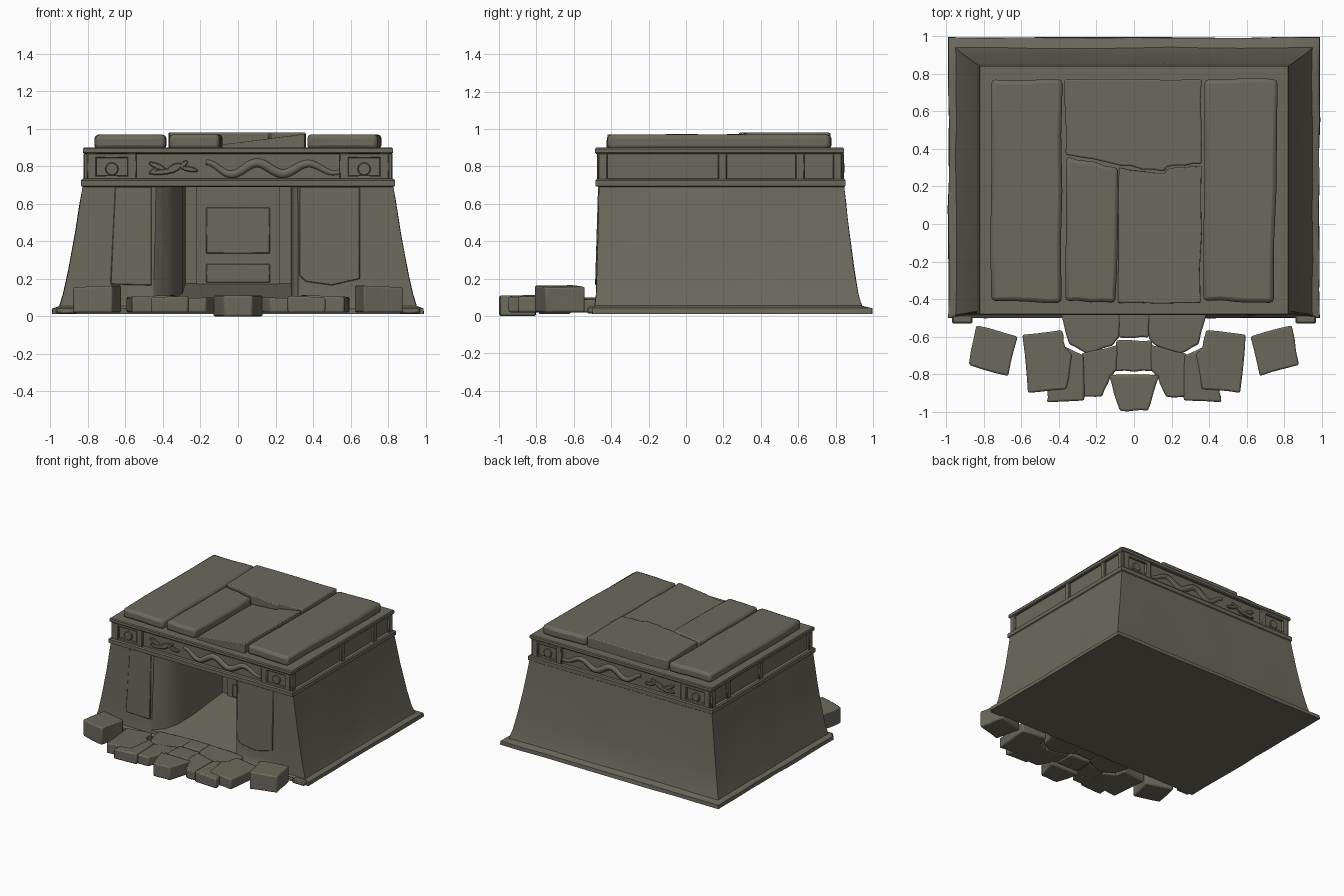
import bpy, bmesh, math, random
from mathutils import Vector

if "Cube" in bpy.data.objects:
    bpy.data.objects.remove(bpy.data.objects["Cube"])

random.seed(4)
stone = bpy.data.materials.new("weathered_stone")
stone.diffuse_color = (0.15, 0.14, 0.107, 1)
stone.use_nodes = True
stone.node_tree.nodes["Principled BSDF"].inputs["Base Color"].default_value = stone.diffuse_color


def finish(name, bm, bevel=0.0, segs=1):
    bmesh.ops.recalc_face_normals(bm, faces=bm.faces)
    me = bpy.data.meshes.new(name)
    bm.to_mesh(me)
    bm.free()
    ob = bpy.data.objects.new(name, me)
    bpy.context.collection.objects.link(ob)
    me.materials.append(stone)
    if bevel:
        m = ob.modifiers.new("worn_edges", 'BEVEL')
        m.width, m.segments, m.limit_method = bevel, segs, 'ANGLE'
        m.angle_limit = math.radians(40)
    return ob


def loft(name, rings, bevel=0.0, segs=1):
    """Skin a stack of equal-length point rings and cap both ends."""
    bm = bmesh.new()
    vs = [[bm.verts.new(p) for p in r] for r in rings]
    n = len(vs[0])
    for a, b in zip(vs, vs[1:]):
        for i in range(n):
            bm.faces.new((a[i], a[(i + 1) % n], b[(i + 1) % n], b[i]))
    bm.faces.new(vs[0][::-1])
    bm.faces.new(vs[-1])
    return finish(name, bm, bevel, segs)


def box(name, x0, x1, y0, y1, z0, z1, bevel=0.0, segs=1):
    pts = [(x0, y0), (x1, y0), (x1, y1), (x0, y1)]
    return loft(name, [[(x, y, z) for x, y in pts] for z in (z0, z1)], bevel, segs)


def slab(name, pts, z0, z1, bevel=0.015, wear=0.006, tilt=0.0, cuts=4):
    """Polygon prism with a chipped outline and an optional tilted top."""
    out = []
    for i, p in enumerate(pts):
        a, b = Vector(p), Vector(pts[(i + 1) % len(pts)])
        side = (b - a).normalized().orthogonal()
        for k in range(cuts):
            out.append(a.lerp(b, k / cuts) + side * (random.uniform(-wear, wear) if k else 0))
    cx = sum(p.x for p in out) / len(out)
    return loft(name, [[(p.x, p.y, z0) for p in out],
                       [(p.x, p.y, z1 + tilt * (p.x - cx)) for p in out]], bevel, 2)


# Battered walls, flared foot, lower roll, recessed frieze and upper roll as one
# stepped profile: z, half width, front y, back y
def wall_ring(z, hx, yf, yb, n=10):
    c = [Vector(p) for p in ((-hx, yf), (hx, yf), (hx, yb), (-hx, yb))]
    out = []
    for i in range(4):
        a, b = c[i], c[(i + 1) % 4]
        nrm = Vector(((b - a).y, -(b - a).x)).normalized()
        for k in range(n):
            worn = k and z < 0.65
            p = a.lerp(b, k / n) + nrm * (random.uniform(-0.005, 0.003) if worn else 0)
            out.append((p.x, p.y, z))
    return out


walls = loft("tomb_walls", [wall_ring(*r) for r in (
    (0.012, 0.99, -0.50, 0.995), (0.042, 0.988, -0.50, 0.993), (0.055, 0.95, -0.487, 0.94),
    (0.12, 0.93, -0.48, 0.92), (0.25, 0.902, -0.476, 0.898), (0.45, 0.865, -0.47, 0.872),
    (0.60, 0.842, -0.467, 0.855), (0.69, 0.828, -0.466, 0.846),
    (0.695, 0.836, -0.485, 0.853), (0.725, 0.836, -0.485, 0.853), (0.733, 0.828, -0.476, 0.845),
    (0.735, 0.805, -0.455, 0.825), (0.865, 0.805, -0.455, 0.825),
    (0.867, 0.82, -0.48, 0.84), (0.873, 0.826, -0.486, 0.846),
    (0.893, 0.826, -0.486, 0.846), (0.90, 0.82, -0.48, 0.84))])

# Entrance recess: rounded left jamb, tighter right jamb, rising floor
right = [(0.32, -0.7), (0.32, -0.47), (0.295, -0.44), (0.285, -0.36), (0.28, 0.2)]
left = [(-0.28, 0.2), (-0.295, -0.15), (-0.32, -0.32), (-0.37, -0.42), (-0.45, -0.475), (-0.45, -0.7)]
plan = right + left
cutter = loft("entrance_cutter", [[(x, y, 0.08 + 0.14 * (y + 0.47)) for x, y in plan],
                                  [(x, y, 0.688) for x, y in plan]])
cutter.hide_render = True
cut = walls.modifiers.new("entrance", 'BOOLEAN')
cut.operation, cut.object, cut.solver = 'DIFFERENCE', cutter, 'EXACT'
bpy.context.view_layer.objects.active = walls
bpy.ops.object.modifier_apply(modifier="entrance")
bpy.data.objects.remove(cutter)

# Inner door with raised panels
box("inner_door", -0.22, 0.22, 0.18, 0.21, 0.12, 0.688)
for z0, z1 in ((0.18, 0.28), (0.335, 0.58)):
    box("door_panel", -0.17, 0.17, 0.17, 0.185, z0, z1, 0.004)

# Facing slabs on the front pillars, lower edges standing proud
for name, pts in (("left_facing", [(-0.68, 0.17), (-0.46, 0.165), (-0.46, 0.69), (-0.655, 0.69)]),
                  ("right_facing", [(0.325, 0.22), (0.36, 0.185), (0.50, 0.165), (0.65, 0.20),
                                    (0.65, 0.69), (0.325, 0.69)])):
    loft(name, [[(x, -0.462, z) for x, z in pts],
                [(x, -0.486 + 0.03 * (z - 0.17), z) for x, z in pts]], 0.005)
for s in (-1, 1):
    x0, x1 = sorted((s * 0.86, s * 0.97))
    box("corner_foot", x0, x1, -0.53, -0.45, 0.014, 0.05, 0.008)


# Frieze carvings, repeated on the front and the back
def serpent(name, y):
    cu = bpy.data.curves.new(name, 'CURVE')
    cu.dimensions, cu.bevel_depth, cu.bevel_resolution = '3D', 0.023, 2
    cu.use_fill_caps = True
    sp = cu.splines.new('POLY')
    sp.points.add(40)
    for i, p in enumerate(sp.points):
        t = i / 40
        p.co = (-0.17 + 0.71 * t, y, 0.788 + 0.034 * math.cos(t * 5.2 * math.pi) * (1 - 0.3 * t), 1)
        p.radius = 0.45 + 0.65 * math.sin(math.pi * (0.1 + 0.85 * t))
    cu.materials.append(stone)
    ob = bpy.data.objects.new(name, cu)
    bpy.context.collection.objects.link(ob)


def blob(name, x, y, z, rx, rz, tilt=0.0):
    pts = [(rx * math.cos(a), rz * math.sin(a)) for a in (k * math.tau / 10 for k in range(10))]
    c, s = math.cos(tilt), math.sin(tilt)
    loft(name, [[(x + c * u - s * w, y + d, z + s * u + c * w) for u, w in pts]
                for d in (-0.014, 0.014)], 0.005)


for tag, y, d in (("front", -0.455, 0.004), ("back", 0.825, -0.004)):
    for x, w in ((-0.78, 0.025), (-0.565, 0.025), (0.565, 0.025), (0.78, 0.025)):
        box(tag + "_frieze_post", x - w, x + w, y - 0.02, y + 0.02, 0.725, 0.87, 0.005)
    for s in (-1, 1):
        for z in (0.738, 0.856):
            x0, x1 = sorted((s * 0.57, s * 0.78))
            box(tag + "_panel_rail", x0, x1, y - 0.018, y + 0.018, z - 0.012, z + 0.012, 0.004)
        blob(tag + "_disc", s * 0.672, y, 0.785, 0.036, 0.036)
    serpent(tag + "_serpent", y + d)
    for x, z, rx, rz, t in ((-0.43, 0.80, 0.05, 0.016, -0.4), (-0.40, 0.77, 0.07, 0.016, 0.1),
                            (-0.34, 0.79, 0.045, 0.022, 0.5), (-0.26, 0.785, 0.05, 0.015, -0.2),
                            (-0.29, 0.81, 0.03, 0.014, 0.7), (-0.45, 0.775, 0.03, 0.012, 0.6)):
        blob(tag + "_carving", x, y, z, rx, rz, t)

# Plain posts on both sides
for s in (-1, 1):
    x0, x1 = sorted((s * 0.79, s * 0.822))
    for y in (-0.445, 0.195, 0.61, 0.81):
        box("side_frieze_post", x0, x1, y - 0.024, y + 0.024, 0.725, 0.87, 0.005)

# Roof slabs
slab("roof_slab_left", [(-0.76, -0.41), (-0.385, -0.42), (-0.38, 0.77), (-0.76, 0.77)],
     0.89, 0.968, 0.022, 0.008)
slab("roof_slab_short", [(-0.365, -0.41), (-0.10, -0.42), (-0.085, 0.30), (-0.36, 0.36)],
     0.89, 0.97, 0.02, 0.008)
slab("roof_slab_middle", [(-0.085, -0.42), (0.355, -0.42), (0.36, 0.31), (0.17, 0.29), (0.16, 0.27), (-0.08, 0.30)],
     0.89, 0.945, 0.015, 0.006, 0.13)
slab("roof_slab_back", [(-0.365, 0.37), (-0.07, 0.31), (0.16, 0.28), (0.18, 0.305), (0.36, 0.32), (0.36, 0.77),
                        (-0.37, 0.77)], 0.89, 0.98, 0.02)
slab("roof_slab_right", [(0.37, -0.41), (0.745, -0.42), (0.765, 0.77), (0.375, 0.77)],
     0.89, 0.97, 0.022, 0.008)

# Broken paving at the entrance, mirrored left and right
paving = (
    ("loose_block", [(-0.84, -0.54), (-0.62, -0.60), (-0.67, -0.81), (-0.88, -0.75)], 0.02, 0.16),
    ("paving_outer", [(-0.595, -0.59), (-0.385, -0.565), (-0.365, -0.66), (-0.33, -0.70), (-0.36, -0.88),
                      (-0.565, -0.90)], 0.02, 0.11),
    ("paving_middle", [(-0.38, -0.65), (-0.27, -0.70), (-0.265, -0.94), (-0.465, -0.95), (-0.455, -0.87)], 0.02, 0.105),
    ("paving_inner", [(-0.28, -0.69), (-0.09, -0.645), (-0.09, -0.78), (-0.125, -0.81), (-0.17, -0.92),
                      (-0.28, -0.92)], 0.02, 0.10),
    ("doorstep_side", [(-0.39, -0.47), (-0.075, -0.47), (-0.08, -0.61), (-0.12, -0.65), (-0.25, -0.69),
                       (-0.345, -0.64)], 0.02, 0.095),
)
for name, pts, z0, z1 in paving:
    for side, s in (("left", 1), ("right", -1)):
        p = [(s * x, y) for x, y in pts]
        slab(side + "_" + name, p if s > 0 else p[::-1], z0, z1, 0.01, 0.004, 0.04 * s, 3)
slab("doorstep_middle", [(-0.085, -0.47), (0.085, -0.47), (0.08, -0.605), (-0.08, -0.605)], 0.02, 0.10, 0.01, 0.004)
slab("paving_centre", [(-0.095, -0.62), (0.095, -0.62), (0.10, -0.785), (-0.10, -0.785)], 0.01, 0.10, 0.01, 0.004)
slab("paving_tip", [(-0.135, -0.805), (0.135, -0.805), (0.075, -0.995), (-0.075, -0.995)], 0.0, 0.11, 0.01, 0.004)

# Soft shading with crisp edges
bpy.ops.object.select_all(action='DESELECT')
for ob in bpy.context.scene.objects:
    if ob.type == 'MESH':
        ob.select_set(True)
        bpy.context.view_layer.objects.active = ob
bpy.ops.object.shade_smooth_by_angle(angle=math.radians(30))
